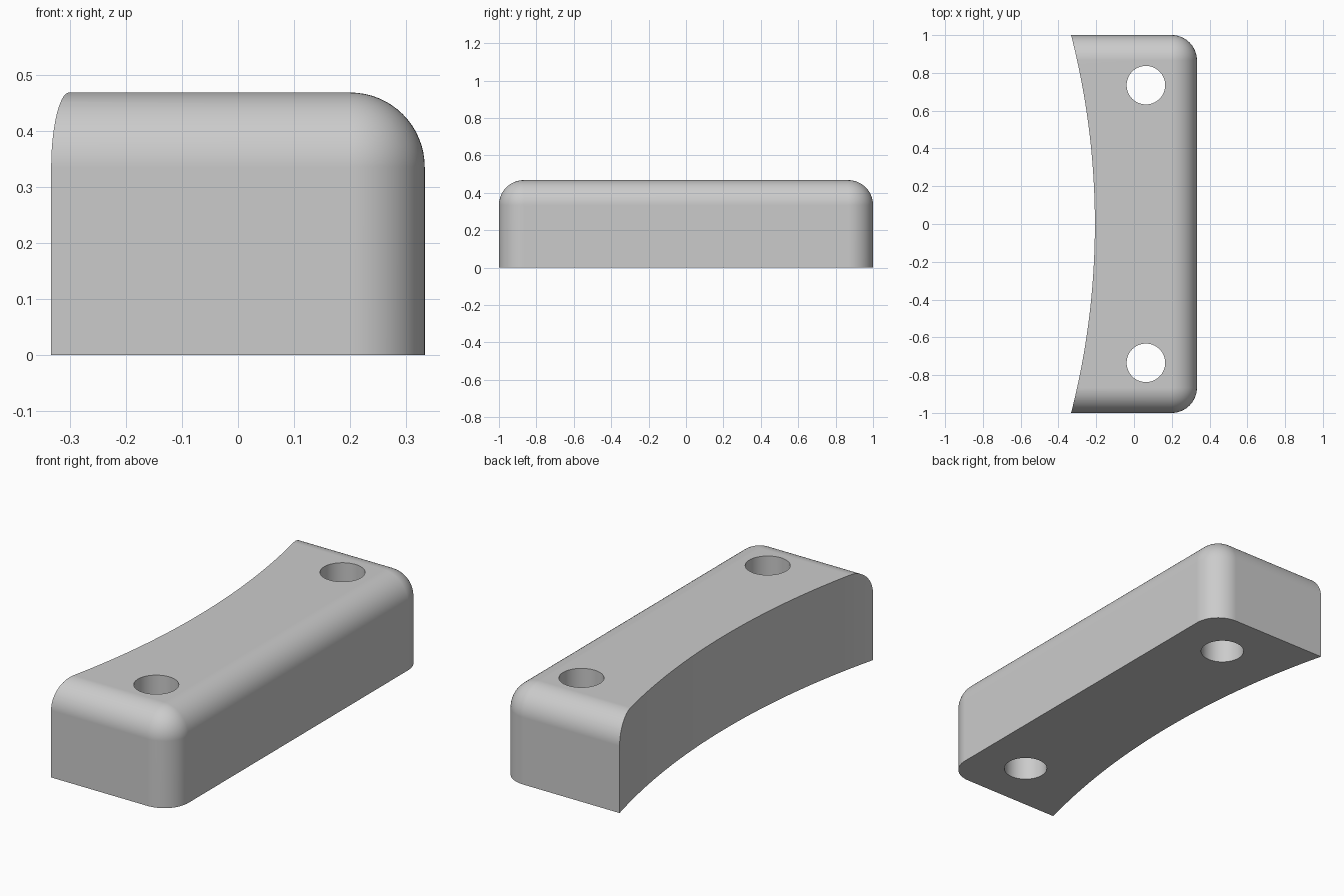
import bpy, bmesh, math

cube = bpy.data.objects.get("Cube")
if cube:
    bpy.data.objects.remove(cube, do_unlink=True)

HALF_W, HALF_L, HEIGHT, ROUND = 0.333, 1.0, 0.468, 0.133
WAIST_X = -0.207                      # deepest point of the concave side
SAG = WAIST_X + HALF_W
ARC_R = (HALF_L ** 2 + SAG ** 2) / (2 * SAG)

grey = bpy.data.materials.new("plain grey")
grey.use_nodes = True
colour = (0.6, 0.6, 0.6, 1)
grey.diffuse_color = colour
grey.node_tree.nodes["Principled BSDF"].inputs["Base Color"].default_value = colour


def add_object(name, bm):
    mesh = bpy.data.meshes.new(name)
    bm.to_mesh(mesh)
    bm.free()
    obj = bpy.data.objects.new(name, mesh)
    bpy.context.collection.objects.link(obj)
    mesh.materials.append(grey)
    return obj


def cutter(name, x, y, radius, sides):
    bm = bmesh.new()
    bmesh.ops.create_cone(bm, cap_ends=True, segments=sides,
                          radius1=radius, radius2=radius, depth=2)
    bmesh.ops.translate(bm, verts=bm.verts, vec=(x, y, 0))
    obj = add_object(name, bm)
    obj.hide_render = True
    return obj


# Block, overlong on the left so the concave cut trims it
bm = bmesh.new()
bmesh.ops.create_cube(bm, size=1)
left = -HALF_W - 0.3
for v in bm.verts:
    v.co.x = HALF_W if v.co.x > 0 else left
    v.co.y *= 2 * HALF_L
    v.co.z = HEIGHT if v.co.z > 0 else 0


def rounded(edge):
    a, b = (v.co for v in edge.verts)
    mid = (a + b) / 2
    at_side = mid.x > HALF_W - 0.01
    at_top = mid.z > HEIGHT - 0.01
    at_end = abs(mid.y) > HALF_L - 0.01
    return (at_side or at_end) and at_top or at_side and at_end and mid.z > 0.01


# Round the top rim and the two upright corners
bmesh.ops.bevel(bm, geom=[e for e in bm.edges if rounded(e)], offset=ROUND,
                segments=16, profile=0.5, affect='EDGES')
body = add_object("mounting_block", bm)

# Concave side and two through holes
cutters = [cutter("concave_cutter", WAIST_X - ARC_R, 0, ARC_R, 512)]
for side, y in (("front", -0.735), ("back", 0.735)):
    cutters.append(cutter(side + "_hole_cutter", 0.063, y, 0.102, 64))

bpy.context.view_layer.objects.active = body
for c in cutters:
    mod = body.modifiers.new(c.name, 'BOOLEAN')
    mod.operation = 'DIFFERENCE'
    mod.solver = 'EXACT'
    mod.object = c
    bpy.ops.object.modifier_apply(modifier=mod.name)
    bpy.data.objects.remove(c, do_unlink=True)

# Smooth rounds, crisp cut edges, flat large faces
bpy.ops.object.select_all(action='DESELECT')
body.select_set(True)
bpy.ops.object.shade_smooth_by_angle(angle=math.radians(30))
weighted = body.modifiers.new("flat_large_faces", 'WEIGHTED_NORMAL')
weighted.keep_sharp = True
